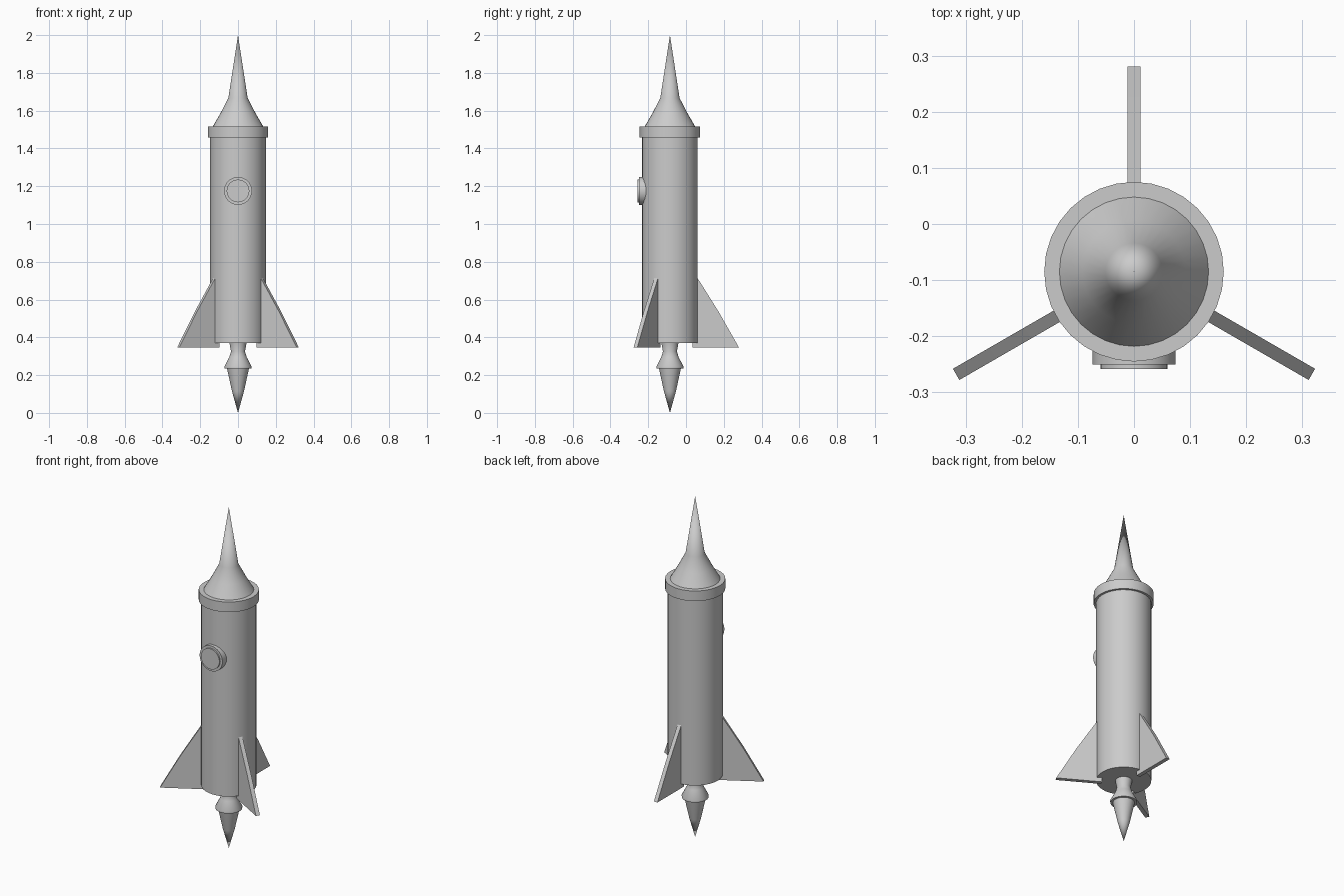
import bpy, bmesh, math
from mathutils import Matrix, Vector

if "Cube" in bpy.data.objects:
    bpy.data.objects.remove(bpy.data.objects["Cube"])

CY = -0.085   # y of the rocket axis
SEG = 32

grey = bpy.data.materials.new("plain grey")
grey.diffuse_color = (0.6, 0.6, 0.6, 1)
grey.use_nodes = True
grey.node_tree.nodes["Principled BSDF"].inputs["Base Color"].default_value = grey.diffuse_color


def finish(name, bm, matrix, angle=30):
    """Turn a bmesh into a smooth-by-angle grey object."""
    bmesh.ops.remove_doubles(bm, verts=bm.verts, dist=1e-5)
    bmesh.ops.recalc_face_normals(bm, faces=bm.faces)
    bm.transform(matrix)
    me = bpy.data.meshes.new(name)
    bm.to_mesh(me)
    bm.free()
    me.materials.append(grey)
    ob = bpy.data.objects.new(name, me)
    bpy.context.collection.objects.link(ob)
    bpy.ops.object.select_all(action='DESELECT')
    ob.select_set(True)
    bpy.context.view_layer.objects.active = ob
    bpy.ops.object.shade_smooth_by_angle(angle=math.radians(angle))
    return ob


def lathe(name, profile, matrix=Matrix.Translation((0, CY, 0)), angle=30):
    """Spin (radius, height) points about the local z axis."""
    bm = bmesh.new()
    vs = [bm.verts.new((r, 0, z)) for r, z in profile]
    es = [bm.edges.new(p) for p in zip(vs, vs[1:])]
    bmesh.ops.spin(bm, geom=vs + es, cent=(0, 0, 0), axis=(0, 0, 1),
                   angle=math.tau, steps=SEG, use_merge=True)
    return finish(name, bm, matrix, angle)


# Fuselage, collar, nose
lathe("body", [(0, 0.37), (0.147, 0.37), (0.147, 1.47), (0, 1.47)])
lathe("collar", [(0, 1.458), (0.16, 1.458), (0.16, 1.517), (0, 1.517)])
lathe("nose_cone", [(0, 1.51), (0.133, 1.517), (0.092, 1.588), (0.051, 1.667), (0, 2.0)])

# Engine nozzle and exhaust flame
lathe("nozzle", [(0, 0.375), (0.046, 0.375), (0.037, 0.325), (0.046, 0.295),
                 (0.072, 0.245), (0.071, 0.235), (0, 0.235)], angle=40)
lathe("flame", [(0, 0.24), (0.058, 0.235), (0.032, 0.115), (0, 0.0)])

# Porthole on the front: frame with a slightly raised pane
port = Matrix.Translation((0, CY, 1.175)) @ Matrix.Rotation(math.pi / 2, 4, 'X')
lathe("porthole_frame", [(0, 0.12), (0.074, 0.12), (0.074, 0.165), (0, 0.165)], port)
lathe("porthole_pane", [(0, 0.16), (0.06, 0.16), (0.06, 0.173), (0, 0.173)], port)

# Three fins around the base, the first one pointing back
FIN = [(0.12, 0.345), (0.366, 0.345), (0.258, 0.535), (0.142, 0.72), (0.12, 0.72)]
for i in range(3):
    bm = bmesh.new()
    face = bm.faces.new([bm.verts.new((r, -0.0115, z)) for r, z in FIN])
    ext = bmesh.ops.extrude_face_region(bm, geom=[face])
    moved = [g for g in ext["geom"] if isinstance(g, bmesh.types.BMVert)]
    bmesh.ops.translate(bm, verts=moved, vec=Vector((0, 0.023, 0)))
    turn = Matrix.Rotation(math.radians(90 + 120 * i), 4, 'Z')
    finish("fin_%d" % (i + 1), bm, Matrix.Translation((0, CY, 0)) @ turn)
